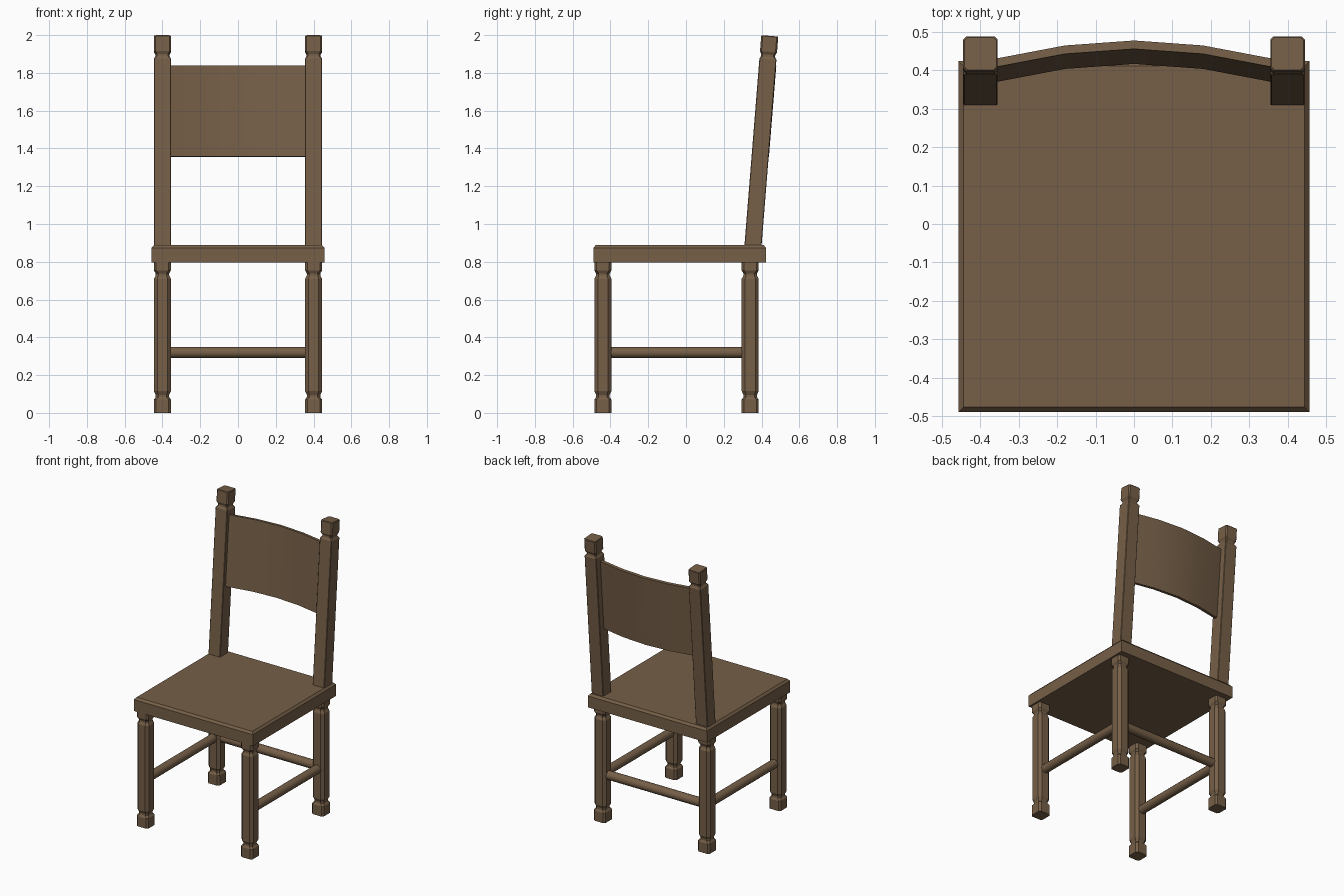
import bpy, bmesh, math

if "Cube" in bpy.data.objects:
    bpy.data.objects.remove(bpy.data.objects["Cube"])

wood = bpy.data.materials.new("brown wood")
wood.diffuse_color = (0.18, 0.115, 0.064, 1)
wood.use_nodes = True
wood.node_tree.nodes["Principled BSDF"].inputs["Base Color"].default_value = wood.diffuse_color


def finish(name, bm, smooth=None):
    bmesh.ops.recalc_face_normals(bm, faces=bm.faces)
    me = bpy.data.meshes.new(name)
    bm.to_mesh(me)
    bm.free()
    me.materials.append(wood)
    ob = bpy.data.objects.new(name, me)
    bpy.context.collection.objects.link(ob)
    if smooth:
        bpy.ops.object.select_all(action='DESELECT')
        ob.select_set(True)
        bpy.context.view_layer.objects.active = ob
        bpy.ops.object.shade_smooth_by_angle(angle=math.radians(smooth))
    return ob


def loft(name, rings, smooth=None):
    """Skin closed rings of points and cap both ends."""
    bm = bmesh.new()
    loops = [[bm.verts.new(p) for p in r] for r in rings]
    n = len(loops[0])
    for a, b in zip(loops, loops[1:]):
        for i in range(n):
            j = (i + 1) % n
            bm.faces.new((a[i], a[j], b[j], b[i]))
    bm.faces.new(loops[0][::-1])
    bm.faces.new(loops[-1])
    return finish(name, bm, smooth)


def chamfered_square(h, c):
    k = h - c
    return [(h, -k), (h, k), (k, h), (-k, h), (-h, k), (-h, -k), (-k, -h), (k, -h)]


def post(name, x, y, profile, slope=0.0, z0=0.0):
    """Turned square post: profile rows are (height, half width, corner chamfer)."""
    rings = []
    for z, h, c in profile:
        rings.append([(x + u, y + v + slope * (z - z0), z - slope * v)
                      for u, v in chamfered_square(h, c)])
    return loft(name, rings)


def rod(name, p, q, r=0.03, sides=12):
    """Round stretcher along x or y."""
    rings = []
    along_x = abs(p[0] - q[0]) > abs(p[1] - q[1])
    for e in (p, q):
        ring = []
        for i in range(sides):
            a = 2 * math.pi * i / sides
            u, w = r * math.cos(a), r * math.sin(a)
            ring.append((e[0], e[1] + u, e[2] + w) if along_x
                        else (e[0] + u, e[1], e[2] + w))
        rings.append(ring)
    return loft(name, rings, 40)


# Seat with chamfered top rim
def rect(z, i):
    return [(-0.457 + i, -0.49 + i, z), (0.457 - i, -0.49 + i, z),
            (0.457 - i, 0.424 - i, z), (-0.457 + i, 0.424 - i, z)]


loft("seat", [rect(0.795, 0), rect(0.874, 0), rect(0.889, 0.013)])

leg = [(0.0, 0.045, 0.012), (0.07, 0.045, 0.012), (0.083, 0.036, 0.014),
       (0.096, 0.036, 0.014), (0.115, 0.045, 0.018), (0.71, 0.045, 0.018),
       (0.727, 0.036, 0.014), (0.738, 0.036, 0.014), (0.755, 0.045, 0.012),
       (0.80, 0.045, 0.012)]
back = [(0.86, 0.045, 0.003), (1.872, 0.045, 0.003), (1.886, 0.037, 0.008),
        (1.897, 0.037, 0.008), (1.912, 0.045, 0.008), (1.992, 0.045, 0.008),
        (1.996, 0.042, 0.008)]

# Legs, back posts and side stretchers
for s, side in ((-1, "left"), (1, "right")):
    post(f"front_leg_{side}", s * 0.40, -0.44, leg)
    post(f"back_leg_{side}", s * 0.40, 0.34, leg)
    post(f"back_post_{side}", s * 0.40, 0.355, back, 0.08, 0.89)
    rod(f"side_stretcher_{side}", (s * 0.40, -0.42, 0.32), (s * 0.40, 0.32, 0.32))

# Rear stretcher
rod("rear_stretcher", (-0.38, 0.34, 0.32), (0.38, 0.34, 0.32))

# Curved, tilted backrest panel
rings = []
for x, y in ((-0.375, 0.406), (-0.18, 0.443), (0, 0.456), (0.18, 0.443), (0.375, 0.406)):
    t, lean = 0.022, 0.039
    rings.append([(x, y - lean, 1.357), (x, y - lean + t, 1.355),
                  (x, y + t, 1.837), (x, y, 1.839)])
loft("backrest", rings, 30)
